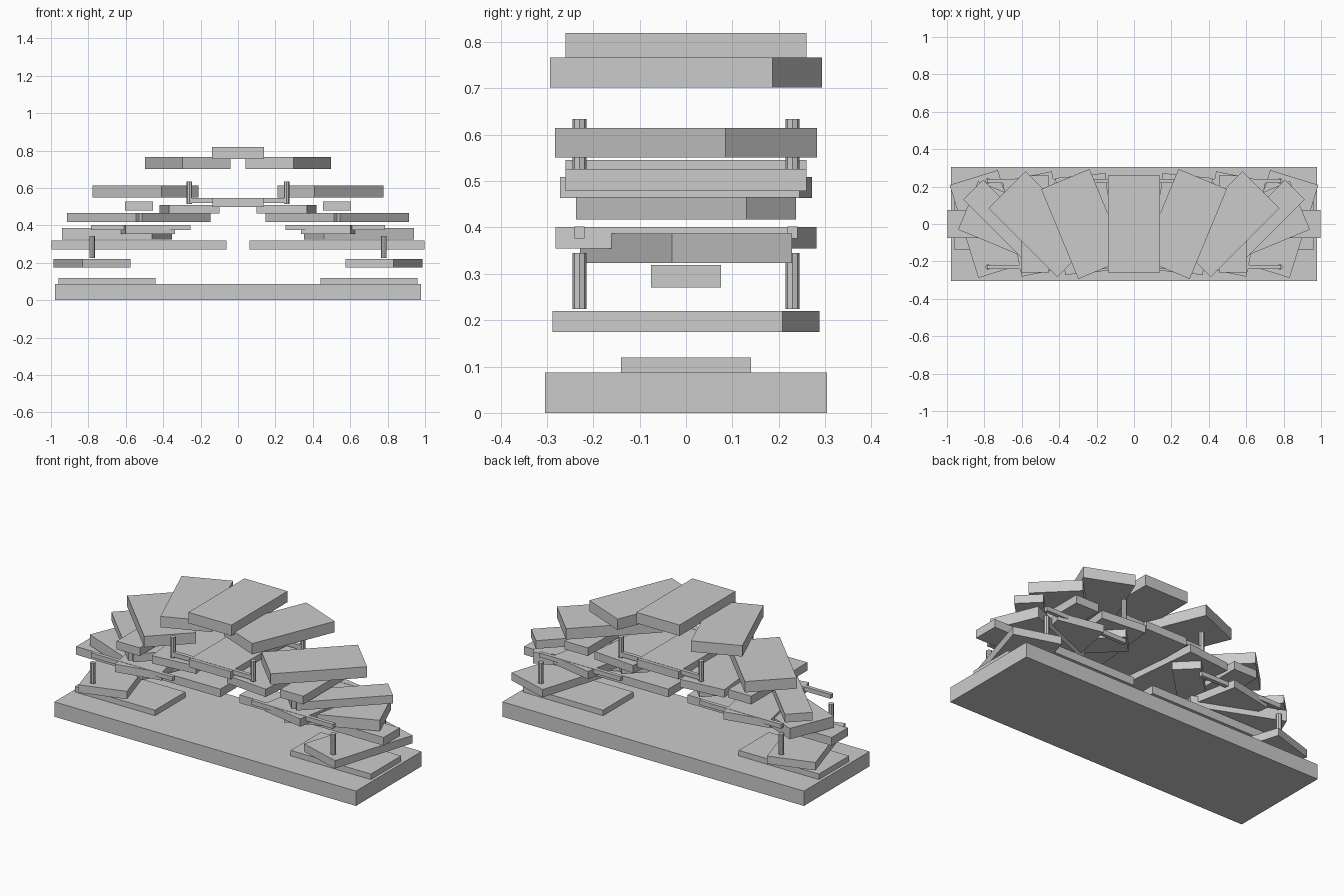
import bpy
from math import sin, cos, radians, degrees

if "Cube" in bpy.data.objects:
    bpy.data.objects.remove(bpy.data.objects["Cube"])


def box(name, loc, size, yaw=0.0):
    """Axis-aligned slab turned about the vertical axis by yaw degrees."""
    bpy.ops.mesh.primitive_cube_add(size=1, location=loc, rotation=(0, 0, radians(yaw)))
    o = bpy.context.object
    o.name = name
    o.scale = size
    bpy.ops.object.transform_apply(location=False, rotation=False, scale=True)
    return o


def post(name, x, y, z, height=0.12, r=0.015):
    bpy.ops.mesh.primitive_cylinder_add(vertices=8, radius=r, depth=height, location=(x, y, z))
    bpy.context.object.name = name


def arch(name, cx, cz, radius, size, count):
    """Slabs along a half circle, each yawed by its arc angle."""
    for i in range(count):
        a = -90 + 180 * i / (count - 1)
        box(f"{name}_{i + 1}",
            (cx + radius * sin(radians(a)), 0, cz + radius * cos(radians(a))),
            size, -a)


def deck_z(x):
    return 0.5225 - 0.535 * x * x


# base slab
box("base", (0, 0, 0.0435), (1.956, 0.608, 0.087))

# main arch and two small side arches
arch("main_arch_stone", 0, 0.0875, 0.70, (0.28, 0.52, 0.064), 9)
for side, cx in (("left", -0.53), ("right", 0.53)):
    arch(f"{side}_arch_stone", cx, 0.295, 0.2075, (0.15, 0.52, 0.048), 5)

# curved deck made of flat steps
for i in range(-3, 4):
    x = 0.26 * i
    box(f"deck_slab_{i + 4}", (x, 0, deck_z(x)), (0.27, 0.52, 0.046), degrees(-0.1 * i))

# railing posts and rails on both sides of the deck
for side, y in (("front", -0.23), ("back", 0.23)):
    for i in (-3, -1, 1, 3):
        x = 0.26 * i
        post(f"{side}_post_{(i + 5) // 2}", x, y, deck_z(x) + 0.0875)
    for i in (-1, 0, 1):
        x = 0.52 * i
        box(f"{side}_rail_{i + 2}", (x, y, deck_z(x) + 0.0115), (0.53, 0.022, 0.026))
